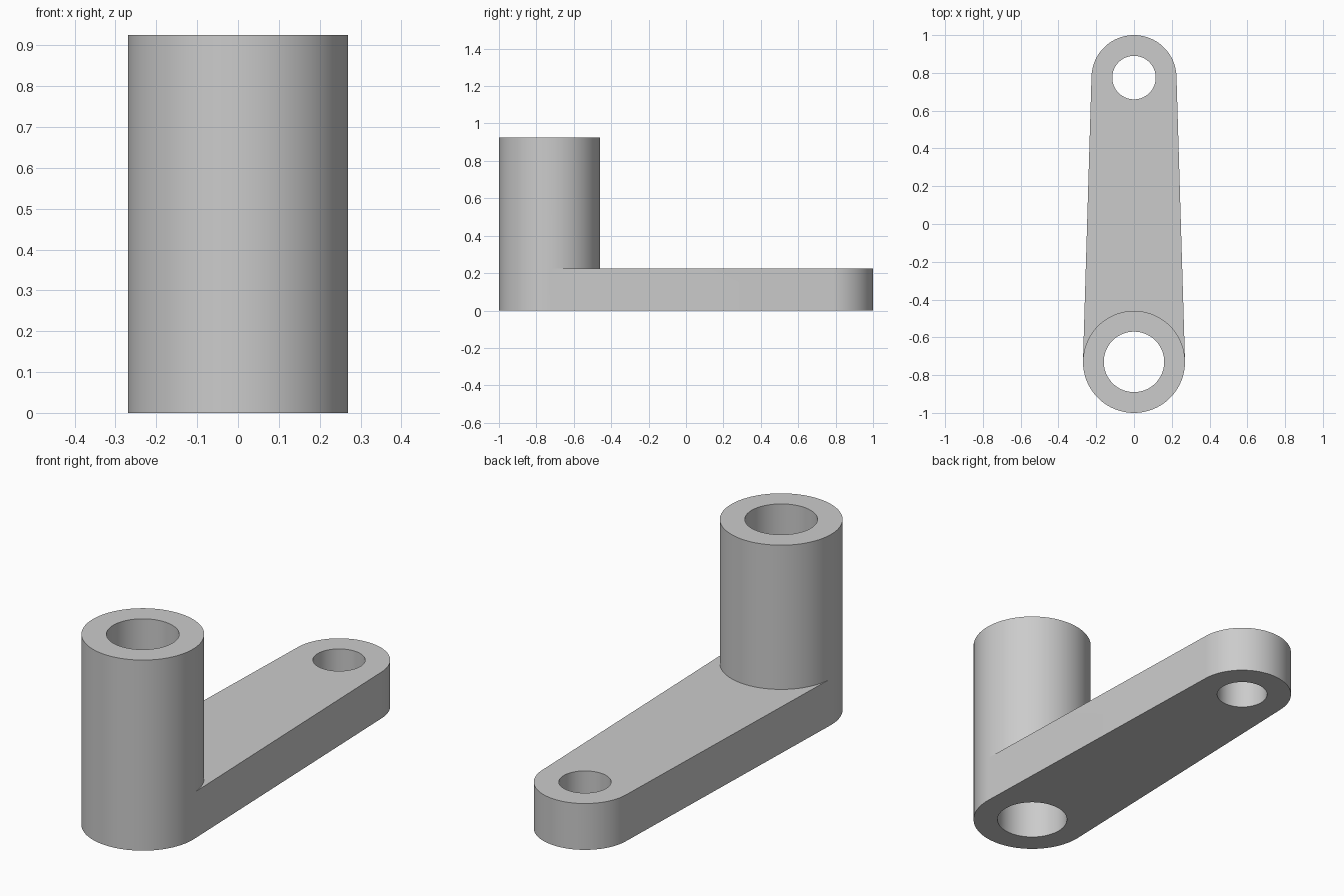
import bpy, bmesh
from math import sin, cos, pi, asin

if "Cube" in bpy.data.objects:
    bpy.data.objects.remove(bpy.data.objects["Cube"], do_unlink=True)

BOSS_Y, BOSS_R, BORE_R = -0.73, 0.27, 0.16
END_Y, END_R, HOLE_R = 0.775, 0.225, 0.115
ARM_H, BOSS_H = 0.225, 0.925
TILT = asin((BOSS_R - END_R) / (END_Y - BOSS_Y))   # slope of the tapered flanks


def arc(y, r, start, end, steps):
    return [(r * cos(start + (end - start) * i / steps),
             y + r * sin(start + (end - start) * i / steps)) for i in range(steps + 1)]


def circle(y, r):
    return arc(y, r, 0, 2 * pi, 96)[:-1]


bm = bmesh.new()


def wall(loop, low, high):
    a = [bm.verts.new((x, y, low)) for x, y in loop]
    b = [bm.verts.new((x, y, high)) for x, y in loop]
    for i in range(len(loop)):
        j = (i + 1) % len(loop)
        bm.faces.new((a[i], a[j], b[j], b[i]))


def cap(z, *loops):
    edges = []
    for loop in loops:
        v = [bm.verts.new((x, y, z)) for x, y in loop]
        edges += [bm.edges.new((v[i - 1], v[i])) for i in range(len(v))]
    bmesh.ops.triangle_fill(bm, use_beauty=True, edges=edges, normal=(0, 0, 1))


# Plan outlines: arcs meet at the flank tangent points
far_arc = arc(END_Y, END_R, TILT, pi - TILT, 48)
rear_arc = arc(BOSS_Y, BOSS_R, TILT, pi - TILT, 48)
front_arc = arc(BOSS_Y, BOSS_R, pi - TILT, 2 * pi + TILT, 48)
outline = far_arc + front_arc
boss = rear_arc + front_arc[1:-1]
bore = circle(BOSS_Y, BORE_R)
hole = circle(END_Y, HOLE_R)

# Arm sides, boss sides and the two through holes
wall(outline, 0, ARM_H)
wall(boss, ARM_H, BOSS_H)
wall(bore, 0, BOSS_H)
wall(hole, 0, ARM_H)

# Underside, arm top and boss rim
cap(0, outline, bore, hole)
cap(ARM_H, far_arc + rear_arc[::-1], hole)
cap(BOSS_H, boss, bore)

bmesh.ops.remove_doubles(bm, verts=bm.verts, dist=0.0001)
bmesh.ops.recalc_face_normals(bm, faces=bm.faces)
mesh = bpy.data.meshes.new("crank_arm")
bm.to_mesh(mesh)
bm.free()
crank = bpy.data.objects.new("crank_arm", mesh)
bpy.context.collection.objects.link(crank)

# Plain grey finish
grey = bpy.data.materials.new("plain_grey")
grey.use_nodes = True
colour = (0.6, 0.6, 0.6, 1)
grey.diffuse_color = colour
grey.node_tree.nodes["Principled BSDF"].inputs["Base Color"].default_value = colour
mesh.materials.append(grey)

# Smooth curved walls, sharp rims
bpy.ops.object.select_all(action="DESELECT")
crank.select_set(True)
bpy.context.view_layer.objects.active = crank
bpy.ops.object.shade_smooth_by_angle(angle=pi / 6)
